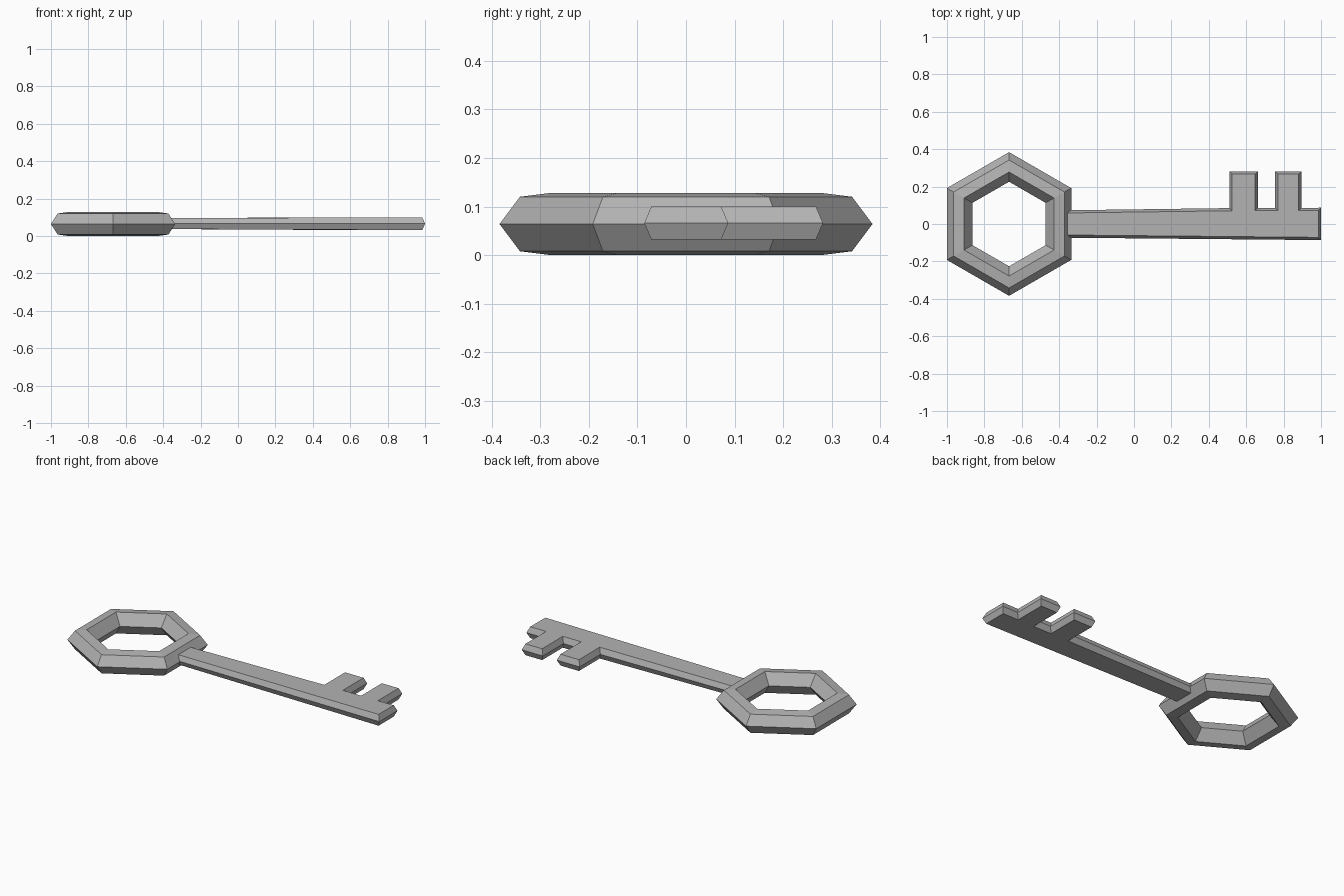
import bpy, bmesh, math
from mathutils import Vector

if "Cube" in bpy.data.objects:
    bpy.data.objects.remove(bpy.data.objects["Cube"])

metal = bpy.data.materials.new("grey metal")
metal.diffuse_color = (0.45, 0.45, 0.45, 1)
metal.use_nodes = True
metal.node_tree.nodes["Principled BSDF"].inputs["Base Color"].default_value = metal.diffuse_color


def finish(name, bm):
    bmesh.ops.recalc_face_normals(bm, faces=bm.faces)
    mesh = bpy.data.meshes.new(name)
    bm.to_mesh(mesh)
    bm.free()
    mesh.materials.append(metal)
    bpy.context.collection.objects.link(bpy.data.objects.new(name, mesh))


def bridge(bm, a, b):
    for i in range(len(a)):
        j = (i + 1) % len(a)
        bm.faces.new((a[i], a[j], b[j], b[i]))


# Handle: six-sided section swept around a hexagon
MID = 0.064
section = [(0.384, MID), (0.342, 0.120), (0.278, 0.128),
           (0.226, MID), (0.278, 0.0), (0.342, 0.008)]
bm = bmesh.new()
rings = []
for k in range(6):
    a = math.radians(90 + 60 * k)
    rings.append([bm.verts.new((-0.668 + r * math.cos(a), r * math.sin(a), z))
                  for r, z in section])
for k in range(6):
    bridge(bm, rings[k], rings[(k + 1) % 6])
finish("handle_ring", bm)

# Shaft and teeth: one outline with bevelled edges, tapering toward the handle
outline = [Vector(p) for p in [
    (-0.39, -0.073), (1.0, -0.086), (1.0, 0.087), (0.895, 0.086),
    (0.895, 0.282), (0.755, 0.282), (0.755, 0.086), (0.662, 0.086),
    (0.662, 0.282), (0.51, 0.282), (0.51, 0.085), (-0.39, 0.073)]]


def inset(points, d):
    result = []
    for i, p in enumerate(points):
        u = (p - points[i - 1]).normalized()
        v = (points[(i + 1) % len(points)] - p).normalized()
        n1, n2 = Vector((-u.y, u.x)), Vector((-v.y, v.x))
        result.append(p + (n1 + n2) * d / (1 + n1.dot(n2)))
    return result


def loop(bm, points, side):
    verts = []
    for p in points:
        half = 0.029 + 0.005 * min(1, max(0, (p.x + 0.39) / 0.9))
        verts.append(bm.verts.new((p.x, p.y, 0.066 + side * half)))
    return verts


bm = bmesh.new()
inner = inset(outline, 0.0145)
top, middle, bottom = loop(bm, inner, 1), loop(bm, outline, 0), loop(bm, inner, -1)
bridge(bm, bottom, middle)
bridge(bm, middle, top)
bm.faces.new(top)
bm.faces.new(bottom[::-1])
finish("shaft_and_teeth", bm)
